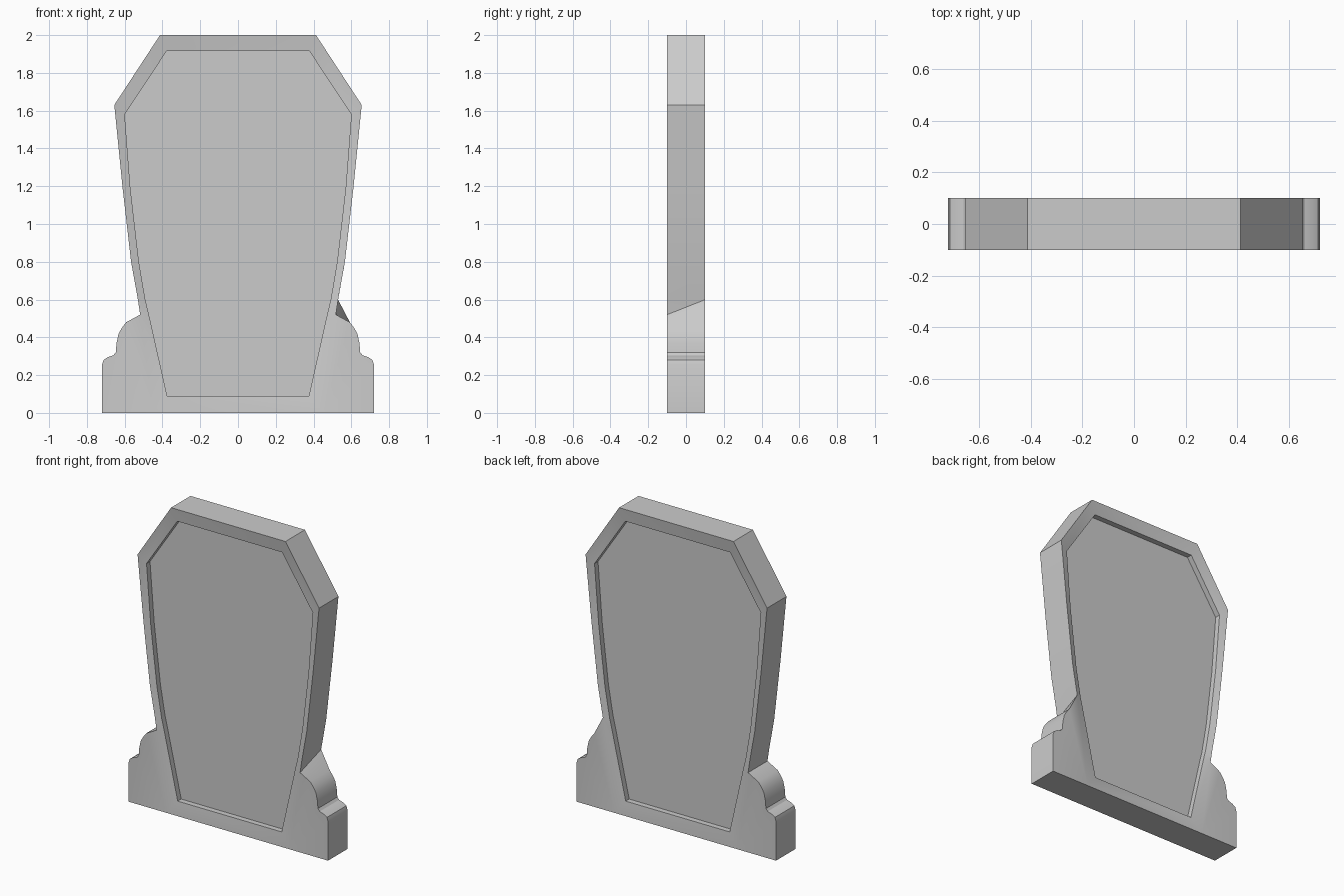
import bpy, bmesh
from math import radians

if "Cube" in bpy.data.objects:
    bpy.data.objects.remove(bpy.data.objects["Cube"])

# Right-hand half profiles (x, z), running from top to bottom
RIM = [(.413, 2), (.655, 1.63), (.612, 1.2), (.566, .8), (.53, .6), (.518, .52), (.45, 0)]
INNER = [(.378, 1.915), (.6, 1.58), (.57, 1.19), (.525, .8), (.491, .6), (.474, .53), (.375, .09)]
WING = [(.592, .48), (.615, .45), (.632, .42), (.643, .37), (.647, .32), (.66, .305),
        (.69, .295), (.712, .28), (.72, .255), (.72, 0)]
HALF, RIM_IN, PANEL = .1, .086, .05    # half thickness, sunken frame lip, panel depth

bm = bmesh.new()


def half(points, side, y):
    return [bm.verts.new((side * x, y, z)) for x, z in points]


def strip(a, b):
    for i in range(len(a) - 1):
        bm.faces.new((a[i], a[i + 1], b[i + 1], b[i]))


def build_face(ys):
    """One broad face: sloping frame, recessed panel and the two shoulder wings."""
    loops = []
    for side in (1, -1):
        rim = RIM[:]
        if ys == 1 and side == 1:      # chipped notch on the rear right
            rim[5] = (.53, .599)
        outer = half(rim, side, ys * HALF)
        lip = half(INNER, side, ys * RIM_IN)
        floor = half(INNER, side, ys * PANEL)
        wing = half(WING, side, ys * HALF)
        strip(outer, lip)
        strip(lip, floor)
        bm.faces.new([outer[5]] + wing + [outer[6]])
        loops.append((outer, lip, floor, wing))
    R, L = loops
    for k in (0, 1):                   # frame and step across top and bottom
        for i in (0, -1):
            bm.faces.new((R[k][i], L[k][i], L[k + 1][i], R[k + 1][i]))
    bm.faces.new(R[2] + L[2][::-1])    # panel
    right = R[0][:6] + R[3] + [R[0][6]]
    left = L[0][:6] + L[3] + [L[0][6]]
    return right + left[::-1]


# Front and back faces joined by the edge band
front, back = build_face(-1), build_face(1)
strip(front + front[:1], back + back[:1])
bmesh.ops.remove_doubles(bm, verts=bm.verts, dist=.003)
bmesh.ops.recalc_face_normals(bm, faces=bm.faces)

mesh = bpy.data.meshes.new("gravestone")
bm.to_mesh(mesh)
bm.free()
stone = bpy.data.objects.new("gravestone", mesh)
bpy.context.collection.objects.link(stone)
bpy.context.view_layer.objects.active = stone
stone.select_set(True)
bpy.ops.object.shade_smooth_by_angle(angle=radians(30))
